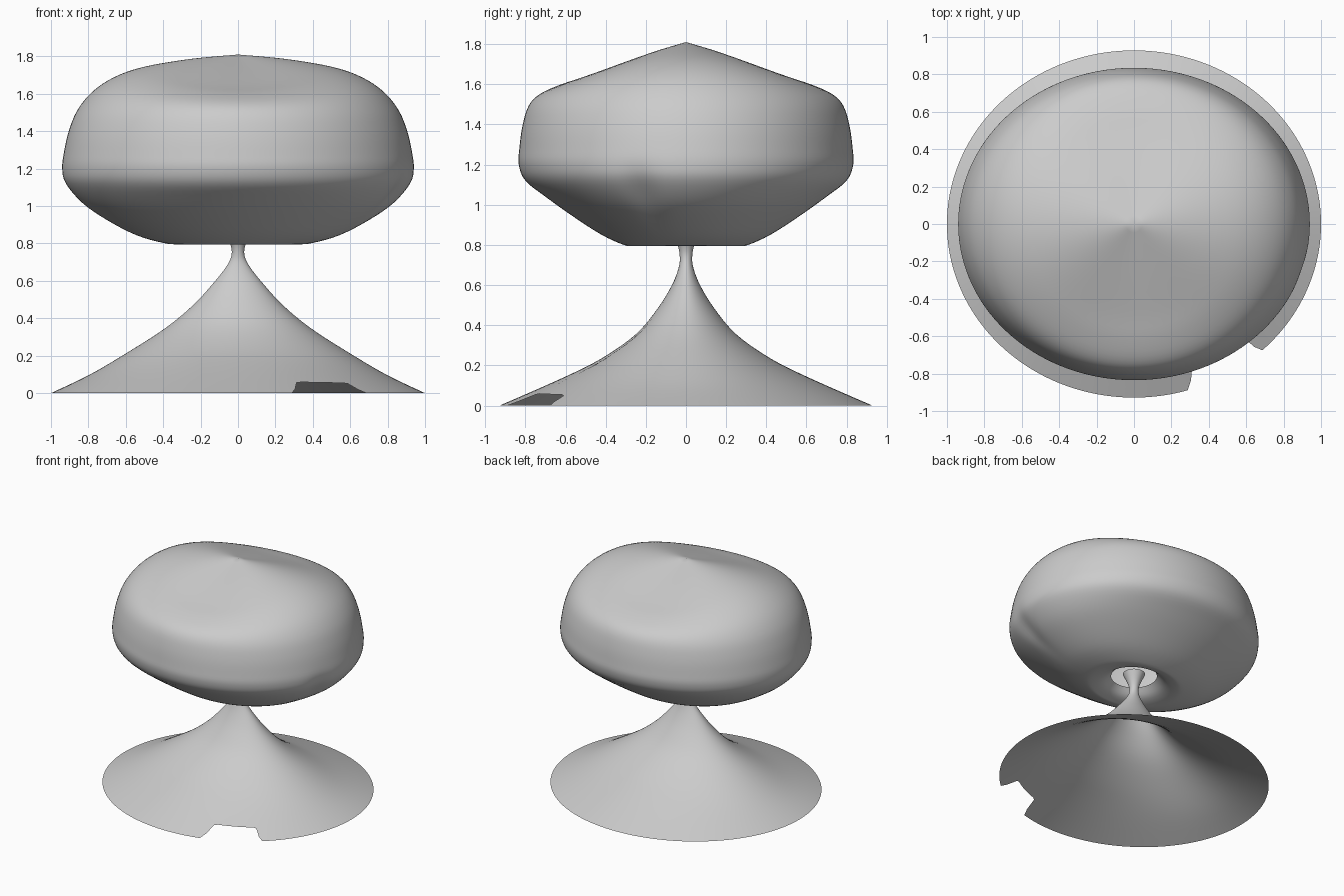
import bpy, bmesh, math

if "Cube" in bpy.data.objects:
    bpy.data.objects.remove(bpy.data.objects["Cube"])


def sample(pts, s):
    """Catmull-Rom point at parameter s along a list of tuples."""
    n = len(pts)
    i = min(int(s), n - 2)
    f = s - i
    p0, p1, p2, p3 = (pts[min(max(i + k, 0), n - 1)] for k in (-1, 0, 1, 2))
    return [0.5 * (2 * b + (c - a) * f + (2 * a - 5 * b + 4 * c - d) * f * f
                   + (3 * b - a - 3 * c + d) * f ** 3)
            for a, b, c, d in zip(p0, p1, p2, p3)]


def loft(name, pts, start, shape, segs=144, sub=4):
    """Sweep a profile that blends from its x section to its y section."""
    bm = bmesh.new()
    last = len(pts) - 1
    rows = last * sub
    grid = []
    for j in range(rows + 1):
        row = []
        for k in range(segs):
            t = 2 * math.pi * k / segs
            s0 = start(t)
            s = s0 + (last - s0) * j / rows
            rx, zx, ry, zy = sample(pts, s)
            c, d = math.cos(t), math.sin(t)
            z = zx * c * c + zy * d * d
            m = shape(t, z)
            row.append(bm.verts.new((rx * c * m, ry * d * m, z)))
        grid.append(row)
    for a, b in zip(grid, grid[1:]):
        for k in range(segs):
            n = (k + 1) % segs
            bm.faces.new((a[k], b[k], b[n], a[n]))
    bmesh.ops.remove_doubles(bm, verts=bm.verts, dist=1e-5)
    bmesh.ops.recalc_face_normals(bm, faces=bm.faces)
    me = bpy.data.meshes.new(name)
    bm.to_mesh(me)
    bm.free()
    me.shade_smooth()
    ob = bpy.data.objects.new(name, me)
    bpy.context.collection.objects.link(ob)
    return ob


def angle_from(t, degrees):
    """Signed angular distance in degrees."""
    return (math.degrees(t) - degrees + 180) % 360 - 180


# Lamp shade: hollow, with a recessed opening underneath (x radius, z, y radius, z)
shade_profile = [
    (0, 1.81, 0, 1.81), (.25, 1.787, .25, 1.725), (.5, 1.745, .48, 1.645),
    (.66, 1.69, .62, 1.60), (.78, 1.61, .73, 1.55), (.86, 1.51, .785, 1.49),
    (.905, 1.40, .815, 1.39), (.93, 1.29, .83, 1.28), (.94, 1.20, .833, 1.20),
    (.92, 1.12, .80, 1.12), (.83, 1.015, .70, 1.04), (.70, .925, .56, .94),
    (.545, .845, .42, .85), (.40, .803, .31, .80), (.32, .797, .27, .797),
    (.23, .82, .21, .82), (.165, .87, .165, .87)]


# Shallow crease on the lower right of the shade
def crease(t, z):
    a = angle_from(t, -17)
    return 1 - .03 * math.exp(-(a / 6) ** 2) * math.exp(-((z - 1.05) / .12) ** 2)


loft("lamp_shade", shade_profile, lambda t: 0, crease)

# Base and stem: one flaring shell, open underneath
base_profile = [
    (1.0, 0, .928, 0), (.79, .1, .62, .135), (.57, .23, .42, .235),
    (.385, .35, .25, .355), (.24, .47, .14, .485), (.13, .59, .07, .60),
    (.06, .68, .037, .685), (.034, .74, .031, .74), (.042, .80, .042, .80),
    (.08, .885, .08, .885)]


# Cable notch cut into the front right of the base rim
def notch(t):
    a = abs(angle_from(t, -60)) / 13.5
    f = min(max((1 - a) / .3, 0), 1)
    return .5 * f * f * (3 - 2 * f)


loft("base_and_stem", base_profile, notch, lambda t, z: 1, segs=216)
